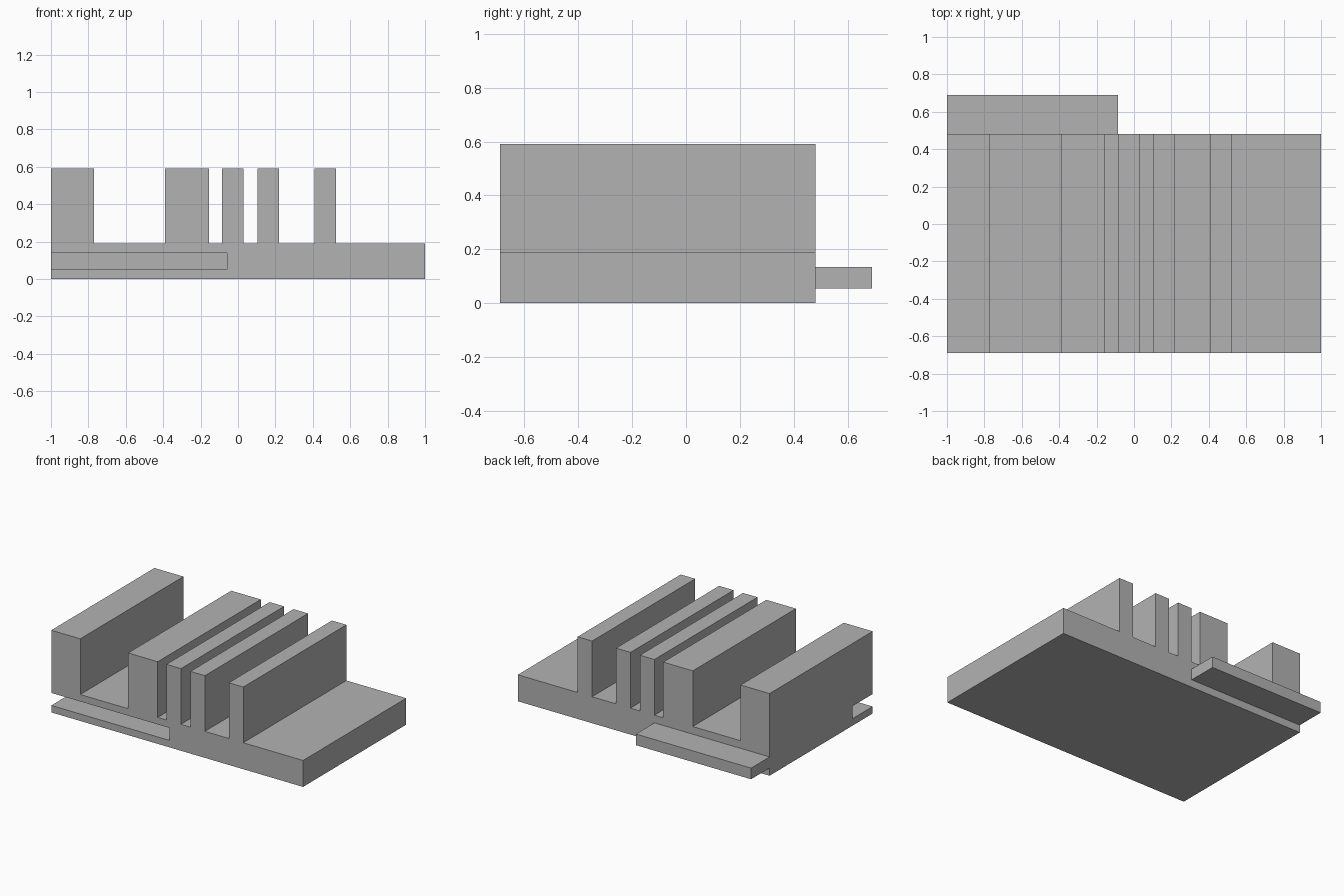
import bpy
import bmesh
from mathutils import Vector

cube = bpy.data.objects.get("Cube")
if cube:
    bpy.data.objects.remove(cube, do_unlink=True)

grey = bpy.data.materials.new("plain grey")
grey.use_nodes = True
colour = (0.45, 0.45, 0.45, 1)
grey.diffuse_color = colour
grey.node_tree.nodes["Principled BSDF"].inputs["Base Color"].default_value = colour

FRONT, BACK = -0.69, 0.48
BASE_TOP, RIB_TOP = 0.19, 0.59


def finish(name, bm):
    bmesh.ops.recalc_face_normals(bm, faces=bm.faces)
    mesh = bpy.data.meshes.new(name)
    bm.to_mesh(mesh)
    bm.free()
    mesh.materials.append(grey)
    obj = bpy.data.objects.new(name, mesh)
    bpy.context.collection.objects.link(obj)
    return obj


def box(name, low, high):
    bm = bmesh.new()
    bmesh.ops.create_cube(bm, size=1)
    low, high = Vector(low), Vector(high)
    bmesh.ops.scale(bm, vec=high - low, verts=bm.verts)
    bmesh.ops.translate(bm, vec=(low + high) / 2, verts=bm.verts)
    return finish(name, bm)


# Ribbed body: one stepped profile pushed from front to back
ribs = [(-1, -0.77), (-0.39, -0.155), (-0.085, 0.03), (0.105, 0.22), (0.41, 0.525)]
profile = [(-1, 0)]
for left, right in ribs:
    if left > -1:
        profile.append((left, BASE_TOP))
    profile += [(left, RIB_TOP), (right, RIB_TOP), (right, BASE_TOP)]
profile += [(1, BASE_TOP), (1, 0)]

bm = bmesh.new()
face = bm.faces.new([bm.verts.new((x, FRONT, z)) for x, z in profile])
grown = bmesh.ops.extrude_face_region(bm, geom=[face], use_keep_orig=True)
moved = [v for v in grown["geom"] if isinstance(v, bmesh.types.BMVert)]
bmesh.ops.translate(bm, vec=(0, BACK - FRONT, 0), verts=moved)
body = finish("ribbed_body", bm)

# Groove in the front, open at the right end
cutter = box("groove_cutter", (-1.2, FRONT - 0.2, 0.05), (-0.06, FRONT + 0.23, 0.14))
cutter.hide_render = True
cut = body.modifiers.new("groove", 'BOOLEAN')
cut.operation = 'DIFFERENCE'
cut.solver = 'EXACT'
cut.object = cutter
bpy.context.view_layer.objects.active = body
bpy.ops.object.modifier_apply(modifier=cut.name)
bpy.data.objects.remove(cutter, do_unlink=True)

# Tongue on the back that matches the groove
box("back_tongue", (-1, BACK, 0.055), (-0.085, 0.69, 0.135))
